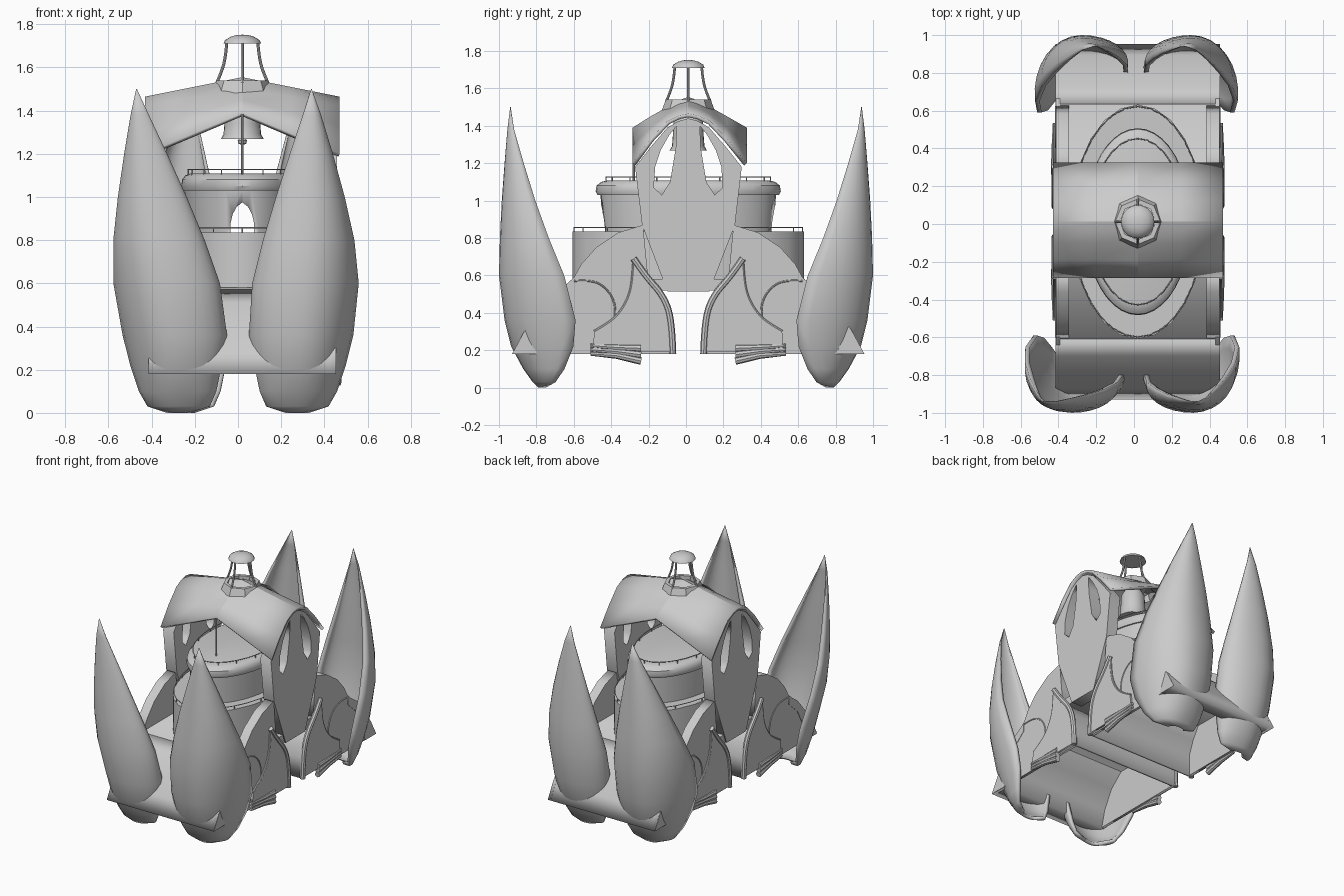
import bpy, bmesh, math
from mathutils import Matrix, Vector

if "Cube" in bpy.data.objects:
    bpy.data.objects.remove(bpy.data.objects["Cube"])

CX, CY = 0.02, 0.012


def finish(name, me, smooth=False, angle=35):
    o = bpy.data.objects.new(name, me)
    bpy.context.collection.objects.link(o)
    if smooth:
        bpy.ops.object.select_all(action='DESELECT')
        o.select_set(True)
        bpy.context.view_layer.objects.active = o
        bpy.ops.object.shade_smooth_by_angle(angle=math.radians(angle))
    return o


def grid_mesh(name, rows, closed=False):
    me = bpy.data.meshes.new(name)
    n = len(rows[0])
    faces = [(i * n + j, i * n + (j + 1) % n, (i + 1) * n + (j + 1) % n, (i + 1) * n + j)
             for i in range(len(rows) - 1) for j in range(n if closed else n - 1)]
    me.from_pydata([p for r in rows for p in r], [], faces)
    bm = bmesh.new()
    bm.from_mesh(me)
    bmesh.ops.remove_doubles(bm, verts=bm.verts, dist=0.0005)
    bmesh.ops.recalc_face_normals(bm, faces=bm.faces)
    bm.to_mesh(me)
    bm.free()
    return me


def lathe(name, prof, seg=32, sx=1.0, smooth=True):
    rows = [[(CX + r * sx * math.cos(2 * math.pi * k / seg), CY + r * math.sin(2 * math.pi * k / seg), z)
             for k in range(seg)] for r, z in prof]
    return finish(name, grid_mesh(name, rows, True), smooth)


def from_curve(name, cu, mat, smooth):
    tmp = bpy.data.objects.new("tmp", cu)
    bpy.context.collection.objects.link(tmp)
    me = bpy.data.meshes.new_from_object(tmp)
    bpy.data.objects.remove(tmp)
    me.transform(mat)
    return finish(name, me, smooth)


def plate(name, loops, x, half):
    """Flat plate in the y-z plane, later loops are holes."""
    cu = bpy.data.curves.new(name, 'CURVE')
    cu.dimensions, cu.fill_mode, cu.extrude = '2D', 'BOTH', half
    for pts in loops:
        s = cu.splines.new('POLY')
        s.points.add(len(pts) - 1)
        for p, (y, z) in zip(s.points, pts):
            p.co = (y, z, 0, 1)
        s.use_cyclic_u = True
    m = Matrix(((0, 0, 1, x), (1, 0, 0, 0), (0, 1, 0, 0), (0, 0, 0, 1)))
    return from_curve(name, cu, m, False)


def tube(name, pts, r, closed=False, kind='POLY', radii=None):
    cu = bpy.data.curves.new(name, 'CURVE')
    cu.dimensions, cu.bevel_depth, cu.bevel_resolution = '3D', r, 2
    cu.use_fill_caps = not closed
    s = cu.splines.new(kind)
    s.points.add(len(pts) - 1)
    for i, (p, c) in enumerate(zip(s.points, pts)):
        p.co = (*c, 1)
        p.radius = radii[i] if radii else 1
    s.use_cyclic_u = closed
    if kind == 'NURBS':
        s.order_u, s.use_endpoint_u, s.resolution_u = 3, True, 5
    return from_curve(name, cu, Matrix(), True)


def flip(pts, d):
    return [(y if d > 0 else 2 * CY - y, z) for y, z in pts]


# Four horn-like petal shells, each with its own lean
# rows: z, outer x, inner x, outermost y, innermost y
petal = [(.0, .33, .22, -.79, -.75), (.03, .42, .13, -.82, -.70), (.1, .46, .10, -.87, -.655),
         (.22, .50, .075, -.935, -.61), (.36, .535, .05, -.97, -.60), (.6, .56, .065, -1.0, -.66),
         (.8, .54, .115, -.995, -.74), (1.0, .495, .175, -.985, -.81), (1.2, .44, .24, -.97, -.87),
         (1.38, .385, .30, -.955, -.92), (1.5, .342, .338, -.94, -.937)]
for name, sx, sy, lean, shift in (("front_right_petal", 1, 1, 0, 0), ("front_left_petal", -1, 1, -.13, 0),
                                  ("rear_right_petal", 1, -1, -.06, 0), ("rear_left_petal", -1, -1, .10, .02)):
    rows = []
    for z, xo, xi, yo, yi in petal:
        dx = shift + lean * (max(0, z - .35) / 1.15) ** 1.3
        row = []
        for k in range(17):
            a = math.radians(-98 + 196 * k / 16)
            depth = (yi - yo) * (.42 if a < 0 else .9)
            row.append((sx * ((xo + xi) / 2 + (xo - xi) / 2 * math.sin(a)) + dx,
                        sy * (yo + depth * (1 - math.cos(a))), z))
        rows.append(row)
    me = grid_mesh(name, rows)
    c = Vector((sx * .3, sy * -.7, .5))
    if sum((f.center - c).dot(f.normal) * f.area for f in me.polygons) < 0:
        me.flip_normals()
    o = finish(name, me, True, 50)
    g = o.vertex_groups.new(name="thickness")
    for v in me.vertices:
        g.add([v.index], min(1, max(.05, (1.5 - v.co.z) / .5)), 'REPLACE')
    s = o.modifiers.new("thickness", 'SOLIDIFY')
    s.thickness, s.offset, s.vertex_group = 0.024, -1, "thickness"

# Hull floor, end slopes, leg plates, gussets and trims
plate("hull_floor", [[(-.61, .52), (.635, .52), (.635, .58), (-.61, .58)]], CX, .43)
slope = [(-.6, .58), (-.7, .51), (-.8, .39), (-.87, .29), (-.93, .18), (-.8, .18), (-.77, .3), (-.7, .43), (-.6, .52)]
leg = [(-.065, .18), (-.065, .33), (-.1, .43), (-.17, .54), (-.28, .68), (-.5, .68), (-.61, .58), (-.74, .46),
       (-.86, .31), (-.93, .18)]
gusset = [(-.2, .56), (-.23, .87), (-.36, .83), (-.48, .75), (-.56, .66), (-.61, .57)]
inner = [(-.065, .18), (-.065, .33), (-.1, .43), (-.16, .53), (-.18, .53), (-.12, .43), (-.082, .33), (-.082, .18)]
trim = [(-.28, .69), (-.22, .6), (-.12, .49), (-.075, .36), (-.07, .18)]
fin = [(-.28, .66), (-.285, .56), (-.31, .47), (-.36, .39), (-.42, .34), (-.49, .3), (-.5, .19), (-.07, .19),
       (-.08, .36), (-.13, .5), (-.21, .59)]
arch = [(-.6, .57), (-.5, .58), (-.41, .52), (-.37, .42), (-.385, .34)]
for d, end in ((1, "front"), (-1, "rear")):
    plate(end + "_slope", [flip(slope, d)], CX, .435)
    plate(end + "_passage_wall", [flip(inner, d)], CX, .43)
    for sx, side in ((-1, "left"), (1, "right")):
        tag = end + "_" + side
        plate(tag + "_leg_plate", [flip(leg, d)], CX + sx * .422, .01)
        plate(tag + "_gusset", [flip(gusset, d)], CX + sx * .398, .034)
        plate(tag + "_leaf_fin", [flip(fin, d)], CX + sx * .438, .008)
        X = CX + sx * .44
        tube(tag + "_fin_trim", [(X, y, z) for y, z in flip(trim, d)], .018, kind='NURBS')
        tube(tag + "_fin_edge", [(X, y, z) for y, z in flip(fin[:6], d)], .008, kind='NURBS')
        tube(tag + "_arch_edge", [(CX + sx * .432, y, z) for y, z in flip(arch, d)], .005, kind='NURBS')
        for k in range(3):
            claw = [(-.24, .21 - .034 * k), (-.37, .215 - .022 * k), (-.51, .225 - .022 * k)]
            tube(f"{tag}_claw_{k}", [(X, y, z) for y, z in flip(claw, d)], .02, radii=[1, .85, .5])

# Side walls with paired lancet windows
wall = [(-.1, .515), (.125, .515), (.262, .87), (.298, 1.18), (.215, 1.285), (.124, 1.39), (.065, 1.425),
        (.012, 1.44), (-.04, 1.425), (-.1, 1.39), (-.19, 1.285), (-.272, 1.18), (-.235, .87)]
slit = [(-.05, 1.4), (-.09, 1.35), (-.135, 1.27), (-.165, 1.18), (-.172, 1.07), (-.13, 1.03), (-.085, 1.1),
        (-.055, 1.28)]
for sx, side in ((-1, "left"), (1, "right")):
    plate(side + "_wall", [wall, slit, flip(slit, -1)], CX + sx * .395, .043)

# Ridged roof
rows = []
for y, zc, ze in ((-.285, 1.39, 1.2), (-.19, 1.45, 1.33), (-.1, 1.5, 1.425), (-.04, 1.535, 1.455), (.012, 1.555, 1.465),
                  (.065, 1.535, 1.455), (.13, 1.5, 1.425), (.22, 1.45, 1.33), (.325, 1.39, 1.2)):
    rows.append([(CX + .45 * t, y, zc + (ze - zc) * abs(t)) for t in (-1, -.5, 0, .5, 1)])
me = grid_mesh("roof", rows)
if me.polygons[0].normal.z < 0:
    me.flip_normals()
o = finish("roof", me, True, 20)
s = o.modifiers.new("thickness", 'SOLIDIFY')
s.thickness, s.offset = .02, -1

# Oval tower with arched passage
lathe("lower_drum", [(0, .57), (.62, .57), (.62, .835), (0, .835)], 24, .57)
drum = lathe("upper_drum", [(0, .82), (.455, .82), (.47, 1.04), (0, 1.04)], 40, .57)
half = [(.055, .836), (.054, .88), (.045, .92), (.026, .955)]
ogive = half + [(0, .975)] + [(-x, z) for x, z in half[::-1]]
cut = plate("passage_cutter", [ogive], 0, 1)
cut.data.transform(Matrix.Translation((CX, 0, 0)) @ Matrix.Rotation(math.pi / 2, 4, 'Z'))
cut.hide_render = True
b = drum.modifiers.new("passage", 'BOOLEAN')
b.operation, b.object, b.solver = 'DIFFERENCE', cut, 'EXACT'
bpy.ops.object.select_all(action='DESELECT')
bpy.context.view_layer.objects.active = drum
bpy.ops.object.modifier_apply(modifier="passage")
bpy.data.objects.remove(cut)
lathe("gallery_deck", [(0, 1.03), (.485, 1.03), (.495, 1.05), (.49, 1.08), (.465, 1.1), (.43, 1.108), (0, 1.108)], 40, .57)

# Railings
for tag, r, z in (("lower", .61, .835), ("upper", .44, 1.105)):
    pts = [(CX + .57 * r * math.cos(a * math.pi / 16), CY + r * math.sin(a * math.pi / 16)) for a in range(32)]
    tube(tag + "_rail", [(x, y, z + .022) for x, y in pts], .003, True)
    for k, (x, y) in enumerate(pts[::2]):
        tube(f"{tag}_rail_post_{k}", [(x, y, z - .01), (x, y, z + .022)], .003)

# Bell and pole
lathe("bell", [(0, 1.5), (.05, 1.49), (.078, 1.44), (.083, 1.34), (.087, 1.29), (.1, 1.268), (.085, 1.268), (0, 1.29)], 24)
lathe("clapper", [(0, 1.30), (.008, 1.275), (.022, 1.262), (.018, 1.247), (0, 1.24)], 12)
tube("front_pole", [(CX, -.28, 1.1), (CX, -.28, 1.385)], .006)

# Roof lantern
lathe("lantern_base", [(.15, 1.46), (.12, 1.54), (.095, 1.54), (.095, 1.5), (0, 1.5)], 8, smooth=False)
for k in range(4):
    a = k * math.pi / 2
    tube(f"lantern_leg_{k}", [(CX + r * math.cos(a), CY + r * math.sin(a), z)
                              for r, z in ((.118, 1.53), (.1, 1.57), (.078, 1.64), (.072, 1.715))], .007, kind='NURBS')
lathe("lantern_cap", [(0, 1.71), (.088, 1.71), (.08, 1.727), (.055, 1.742), (.03, 1.75), (0, 1.752)], 20)
